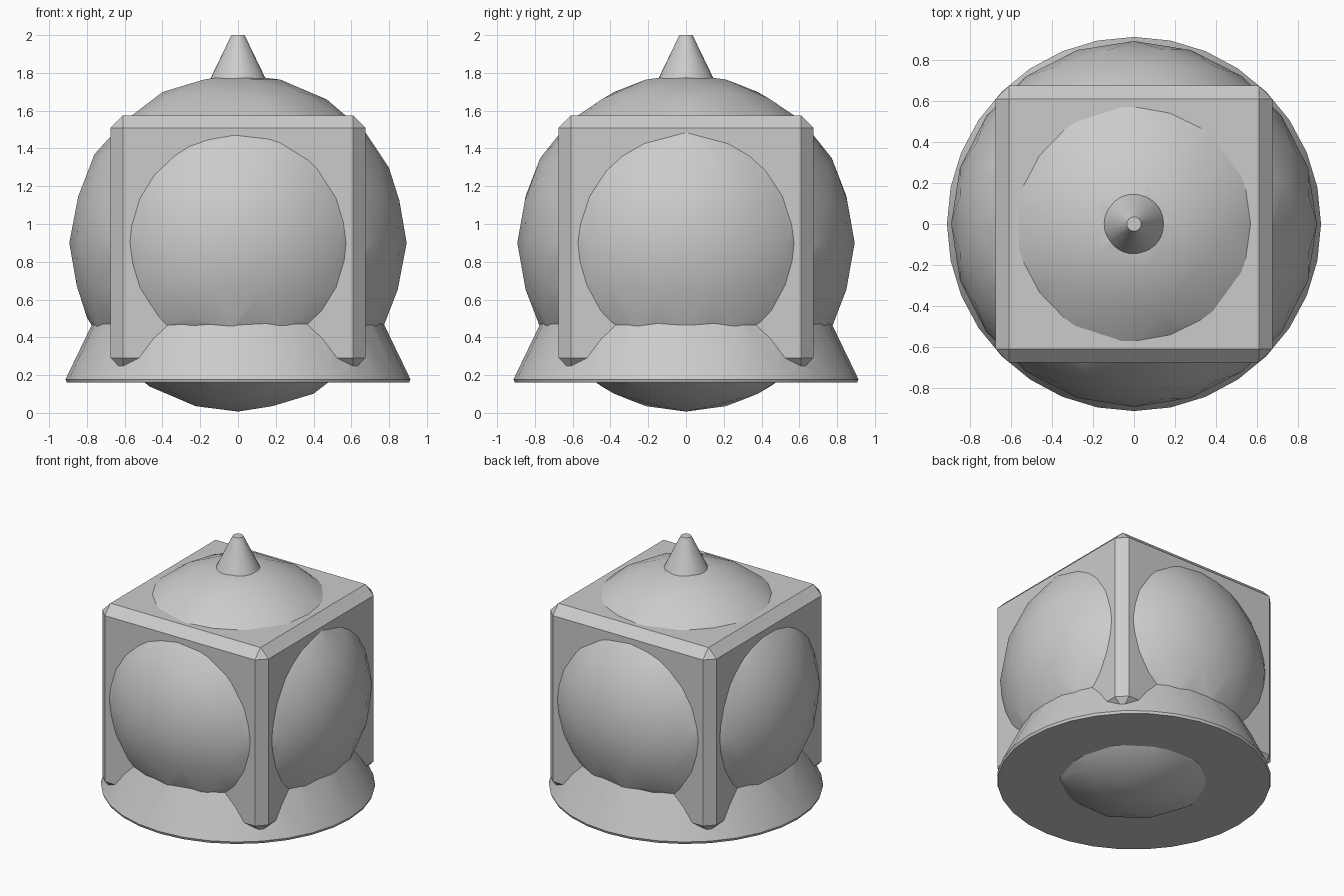
import bpy, bmesh
from math import radians, sin, cos, tau

if "Cube" in bpy.data.objects:
    bpy.data.objects.remove(bpy.data.objects["Cube"])


def make_object(name, bm):
    bmesh.ops.recalc_face_normals(bm, faces=bm.faces[:])
    mesh = bpy.data.meshes.new(name)
    bm.to_mesh(mesh)
    bm.free()
    obj = bpy.data.objects.new(name, mesh)
    bpy.context.collection.objects.link(obj)
    return obj


# Chamfered cube
bm = bmesh.new()
bmesh.ops.create_cube(bm, size=1.35)
bmesh.ops.bevel(bm, geom=bm.edges[:], offset=0.066, segments=1,
                affect='EDGES', profile=0.5)
bmesh.ops.translate(bm, verts=bm.verts[:], vec=(0, 0, 0.9))
body = make_object("fused_body", bm)

# Faceted ball that bulges out of every cube face
bm = bmesh.new()
bmesh.ops.create_icosphere(bm, subdivisions=3, radius=0.893)
bmesh.ops.translate(bm, verts=bm.verts[:], vec=(0, 0, 0.9))
ball = make_object("ball", bm)

# Tall cone through the middle: skirt with a thin lip below, blunt tip above
bm = bmesh.new()
sides = 32
profile = [(0.906, 0.16), (0.913, 0.178), (0.035, 2.0)]
rings = [[bm.verts.new((r * cos(tau * i / sides), r * sin(tau * i / sides), z))
          for i in range(sides)] for r, z in profile]
for low, high in zip(rings, rings[1:]):
    for i in range(sides):
        j = (i + 1) % sides
        bm.faces.new((low[i], low[j], high[j], high[i]))
bm.faces.new(rings[0][::-1])
bm.faces.new(rings[-1])
cone = make_object("cone", bm)

# Fuse the three solids
bpy.context.view_layer.objects.active = body
body.select_set(True)
for part in (ball, cone):
    mod = body.modifiers.new("fuse", 'BOOLEAN')
    mod.operation = 'UNION'
    mod.solver = 'EXACT'
    mod.object = part
    bpy.ops.object.modifier_apply(modifier=mod.name)
    bpy.data.objects.remove(part)

# Smooth the round surfaces, keep the creases
bpy.ops.object.shade_smooth_by_angle(angle=radians(24))
